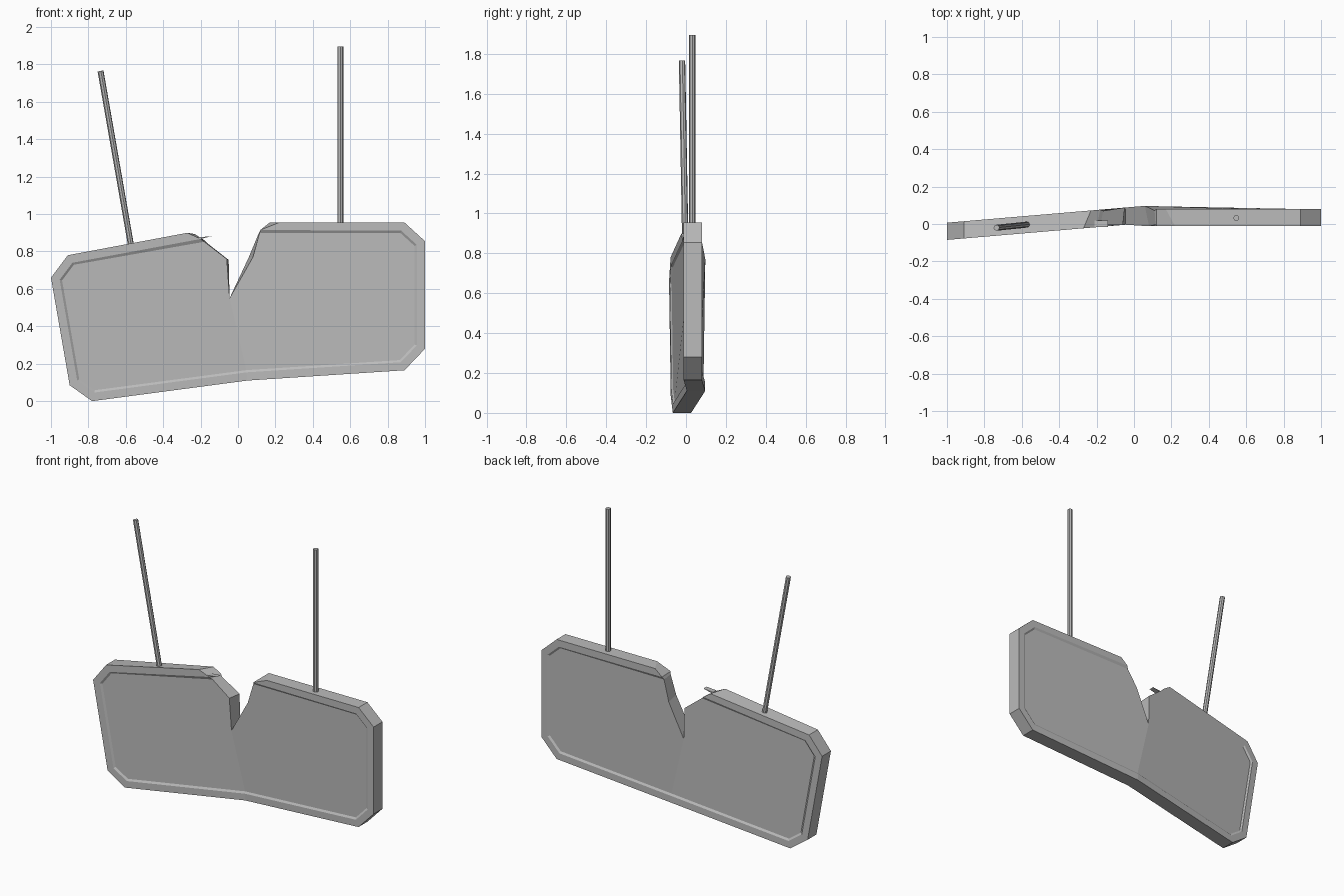
import bpy, bmesh
from mathutils import Vector

cube = bpy.data.objects.get("Cube")
if cube:
    bpy.data.objects.remove(cube)

grey = bpy.data.materials.new("weathered grey")
grey.use_nodes = True
colour = (0.5, 0.5, 0.5, 1)
grey.diffuse_color = colour
grey.node_tree.nodes["Principled BSDF"].inputs["Base Color"].default_value = colour

THICK = 0.092


def finish(name, bm):
    bmesh.ops.recalc_face_normals(bm, faces=bm.faces)
    mesh = bpy.data.meshes.new(name)
    bm.to_mesh(mesh)
    bm.free()
    mesh.materials.append(grey)
    obj = bpy.data.objects.new(name, mesh)
    bpy.context.collection.objects.link(obj)
    return obj


def front_y(x):
    # The left half is bent forward
    return 0.085 * x if x < 0.07 else -0.012


def inset(chain, d):
    # Mitred inward offset of an open clockwise chain (end points dropped)
    out = []
    for a, b, c in zip(chain, chain[1:], chain[2:]):
        a, b, c = Vector(a), Vector(b), Vector(c)
        u, v = (b - a).normalized(), (c - b).normalized()
        n1, n2 = Vector((u.y, -u.x)), Vector((v.y, -v.x))
        m = (n1 + n2).normalized()
        out.append(b + m * (d / m.dot(n1)))
    return out


# Unbroken outer edge, clockwise from the top of the notch
EDGE = [(0.89, 0.955), (1, 0.855), (1, 0.28), (0.89, 0.165), (0.05, 0.11),
        (-0.78, 0), (-0.9, 0.085), (-1, 0.66), (-0.91, 0.78)]
BEND = 5

# Per side: start and end of rim, step top and panel, then the broken edge
FRONT = dict(rim=[(0.22, 0.955), (-0.27, 0.9)],
             step=[(0.12, 0.915), (-0.2, 0.867)],
             panel=[(0.115, 0.9), (-0.18, 0.852)],
             gap=[(-0.06, 0.76), (-0.045, 0.55), (0.08, 0.77)])
BACK = dict(rim=[(0.17, 0.955), (-0.23, 0.893)],
            step=[(0.12, 0.912), (-0.18, 0.86)],
            panel=[(0.11, 0.895), (-0.165, 0.845)],
            gap=[(-0.05, 0.755), (-0.045, 0.55), (0.058, 0.77)])


def build_side(bm, s, base, sink):
    def vert(p, depth=0):
        return bm.verts.new((p[0], front_y(p[0]) + base + depth, p[1]))

    outer = [s["rim"][0], *EDGE, s["rim"][1]]
    rim = [vert(p) for p in outer]
    step = [vert(p) for p in [s["step"][0], *inset(outer, 0.044), s["step"][1]]]
    panel = [vert(p, sink) for p in [s["panel"][0], *inset(outer, 0.056), s["panel"][1]]]
    gap = [vert(p) for p in s["gap"]]
    for one, two in ((rim, step), (step, panel)):
        for i in range(len(one) - 1):
            bm.faces.new((one[i], one[i + 1], two[i + 1], two[i]))
    # The panel is split along the bend
    bm.faces.new(panel[:BEND + 1] + [gap[1], gap[2]])
    bm.faces.new(panel[BEND:] + [gap[0], gap[1]])
    return rim + [step[-1], panel[-1]] + gap + [panel[0], step[0]]


# Board with recessed panels on both sides and a broken notch
bm = bmesh.new()
front = build_side(bm, FRONT, 0, 0.008)
back = build_side(bm, BACK, THICK, -0.008)
for i in range(len(front)):
    j = (i + 1) % len(front)
    bm.faces.new((front[i], front[j], back[j], back[i]))
finish("broken_board", bm)

# Splinter left on the rim beside the notch
bm = bmesh.new()
tri = [(-0.22, 0.862), (-0.14, 0.882), (-0.21, 0.876)]
near, far = [[bm.verts.new((x, y, z)) for x, z in tri] for y in (-0.016, 0.018)]
bm.faces.new(near)
bm.faces.new(far)
for i in range(3):
    j = (i + 1) % 3
    bm.faces.new((near[i], near[j], far[j], far[i]))
finish("splinter", bm)


def rod(name, low, high):
    low, high = Vector(low), Vector(high)
    axis = high - low
    bm = bmesh.new()
    bmesh.ops.create_cone(bm, cap_ends=True, segments=8, radius1=0.016,
                          radius2=0.016, depth=axis.length)
    obj = finish(name, bm)
    obj.location = (low + high) / 2
    obj.rotation_euler = axis.to_track_quat("Z", "Y").to_euler()


# Hanging rods
rod("left_rod", (0.547, 0.032, 0.94), (0.547, 0.032, 1.895))
rod("right_rod", (-0.57, -0.003, 0.82), (-0.735, -0.02, 1.765))
